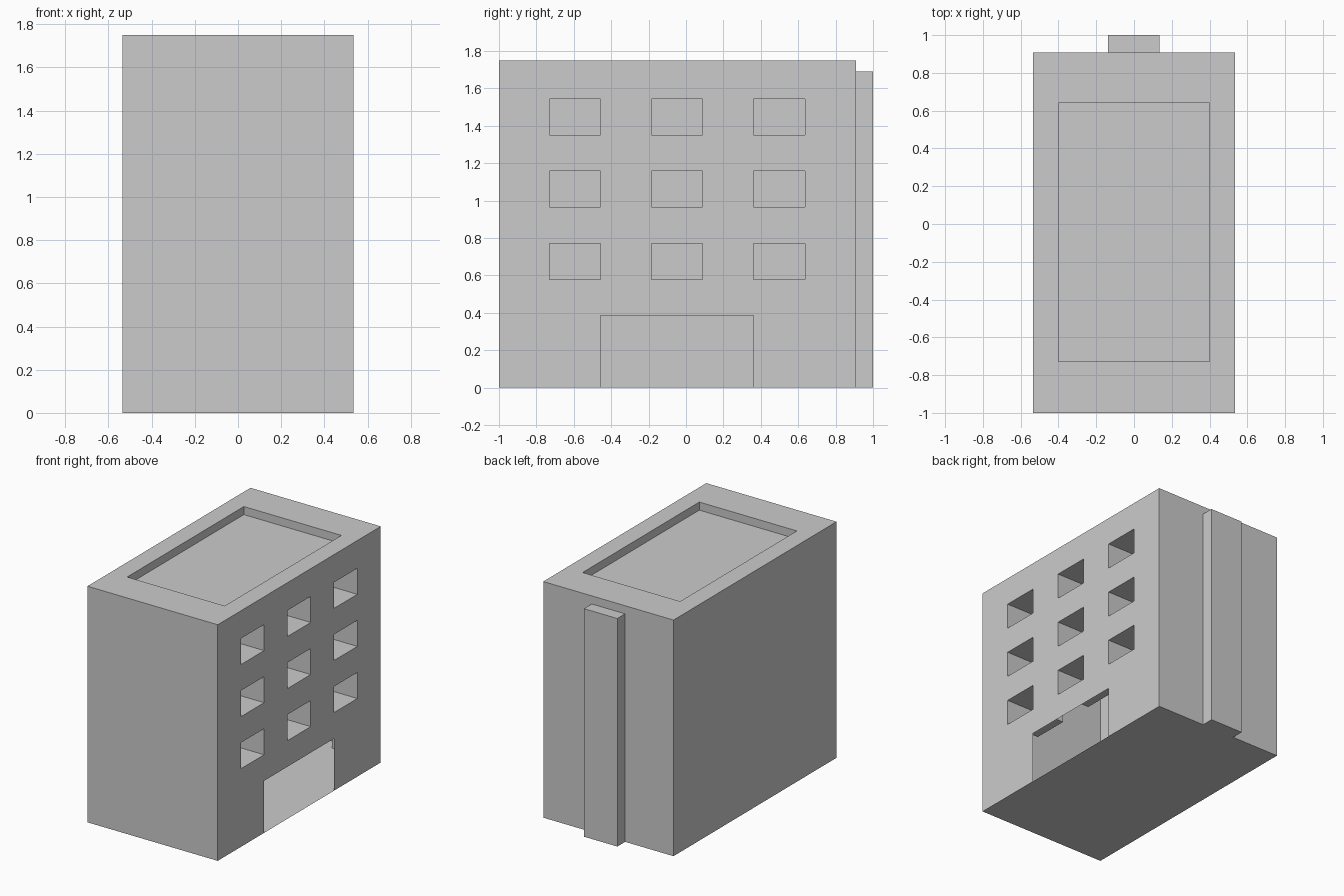
import bpy, bmesh
from mathutils import Vector

if "Cube" in bpy.data.objects:
    bpy.data.objects.remove(bpy.data.objects["Cube"])

X, Y0, Y1, H = 0.534, -1.0, 0.909, 1.75
bm = bmesh.new()


def quad(pts):
    bm.faces.new([bm.verts.new(p) for p in pts])


def wall(axis, pos, us, vs, pushed=(), push=0.0, open_cells=()):
    """Grid wall at axis=pos; pushed cells become pockets (or bumps), open cells are left out."""
    def pt(u, v, d=0.0):
        c = [u, v]
        c.insert(axis, pos + d)
        return Vector(c)
    for i in range(len(us) - 1):
        for j in range(len(vs) - 1):
            if (i, j) in open_cells:
                continue
            ring = [(us[i], vs[j]), (us[i + 1], vs[j]),
                    (us[i + 1], vs[j + 1]), (us[i], vs[j + 1])]
            d = push if (i, j) in pushed else 0.0
            quad([pt(u, v, d) for u, v in ring])
            if d:
                for a, b in zip(ring, ring[1:] + ring[:1]):
                    quad([pt(*a), pt(*b), pt(*b, d), pt(*a, d)])


# Right wall: 3 x 3 deep window boxes and an open doorway
ys = [Y0] + [-0.73 + 0.273 * k for k in range(6)] + [Y1]
zs = [0] + [0.193 * k for k in range(2, 9)] + [H]
wall(0, X, ys, zs,
     pushed=[(i, j) for i in (1, 3, 5) for j in (2, 4, 6)], push=-0.273,
     open_cells=[(i, 0) for i in (2, 3, 4)])

# Plain left wall, front wall and floor
wall(0, -X, [Y0, Y1], [0, H])
wall(1, Y0, [-X, X], [0, H])
wall(2, 0, [-X, X], [Y0, Y1])

# Back wall with the chimney shaft pushed outwards
wall(1, Y1, [-X, -0.137, 0.136, X], [0, 1.69, H], pushed=[(1, 0)], push=0.091)

# Roof with sunken deck
wall(2, H, [-X, -0.4, 0.4, X], [Y0, -0.727, 0.64, Y1], pushed=[(1, 1)], push=-0.06)

bmesh.ops.remove_doubles(bm, verts=bm.verts, dist=1e-4)
bmesh.ops.recalc_face_normals(bm, faces=bm.faces)
mesh = bpy.data.meshes.new("building_shell")
bm.to_mesh(mesh)
bm.free()
bpy.context.collection.objects.link(bpy.data.objects.new("building_shell", mesh))
